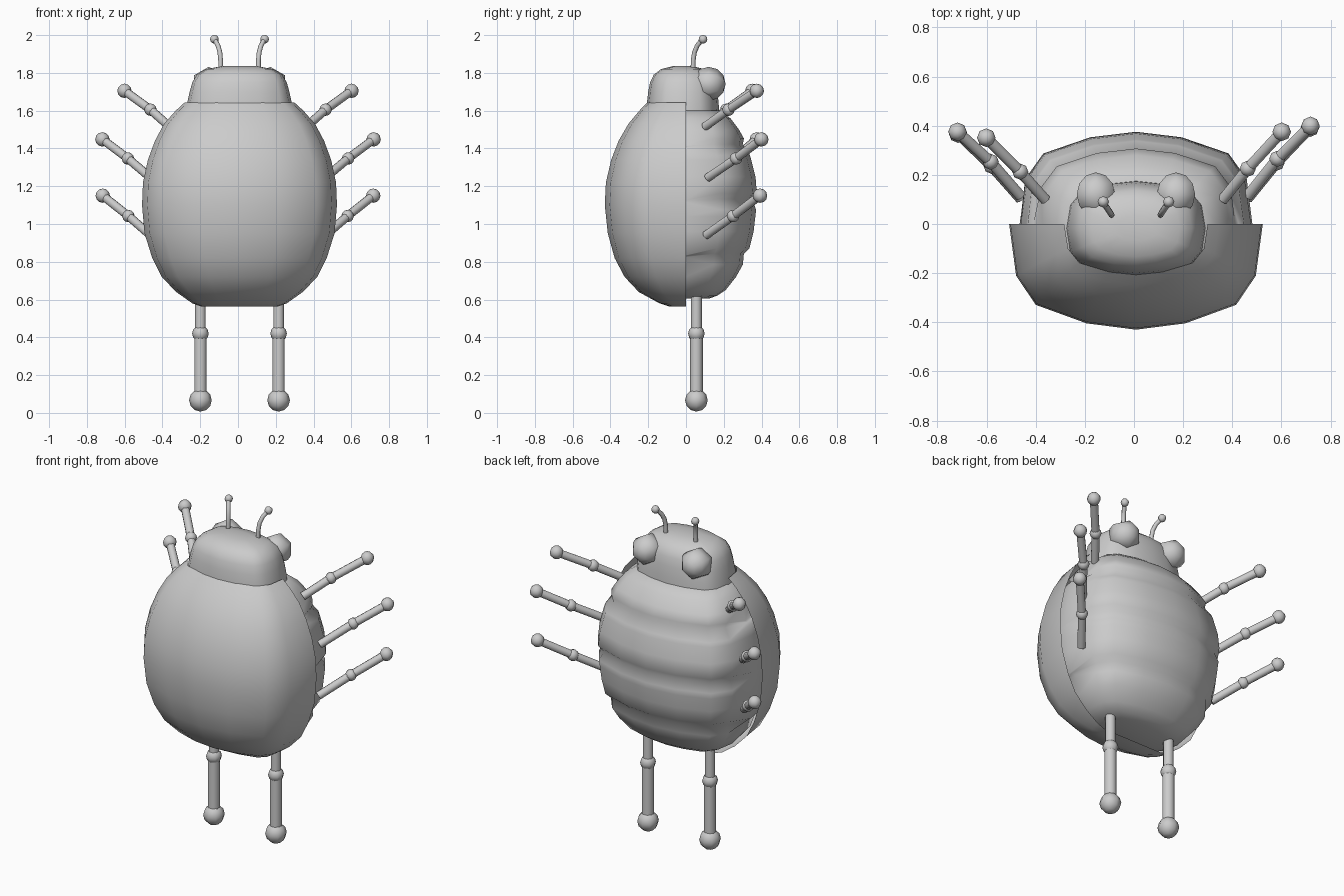
import bpy, bmesh, math
from mathutils import Vector

if "Cube" in bpy.data.objects:
    bpy.data.objects.remove(bpy.data.objects["Cube"])

CX = 0.008  # body axis
# quarter of the squarish oval cross-section (unit)
Q = [(1, 0), (.945, .49), (.79, .765), (.39, .94), (0, 1)]
HALF = Q + [(-x, y) for x, y in Q[-2::-1]]          # y >= 0 side, 9 points
FULL = HALF + [(x, -y) for x, y in HALF[-2:0:-1]]   # closed ring, 16 points


def finish(name, bm, angle=40):
    bmesh.ops.recalc_face_normals(bm, faces=bm.faces)
    me = bpy.data.meshes.new(name)
    bm.to_mesh(me)
    bm.free()
    ob = bpy.data.objects.new(name, me)
    bpy.context.collection.objects.link(ob)
    bpy.ops.object.select_all(action='DESELECT')
    ob.select_set(True)
    bpy.context.view_layer.objects.active = ob
    bpy.ops.object.shade_smooth_by_angle(angle=math.radians(angle))
    return ob


def loft(name, rings, closed, caps, angle=40):
    bm = bmesh.new()
    vs = [[bm.verts.new(p) for p in r] for r in rings]
    n = len(vs[0])
    for a, b in zip(vs, vs[1:]):
        for i in range(n if closed else n - 1):
            j = (i + 1) % n
            bm.faces.new((a[i], a[j], b[j], b[i]))
    if caps[0]:
        bm.faces.new(vs[0])
    if caps[1]:
        bm.faces.new(vs[-1])
    return finish(name, bm, angle)


def interp(prof, z):
    for (z0, *a), (z1, *b) in zip(prof, prof[1:]):
        if z0 <= z <= z1:
            t = (z - z0) / (z1 - z0)
            return [p + (q - p) * t for p, q in zip(a, b)]
    return prof[-1][1:]


# wing shell: open half shell on the front
shell = [(.562, .20, .085), (.58, .25, .14), (.64, .335, .25), (.72, .412, .325),
         (.82, .462, .378), (.95, .503, .414), (1.10, .516, .43), (1.22, .511, .424),
         (1.34, .485, .396), (1.44, .448, .357), (1.53, .40, .305), (1.60, .338, .247),
         (1.642, .292, .206)]
loft("wing_shell", [[(CX + rx * x, -ry * y, z) for x, y in HALF] for z, rx, ry in shell],
     False, (True, False), 60)

# body with three tapering grooves across the belly
body = [(.605, .20, .12), (.62, .26, .165), (.65, .315, .21), (.72, .375, .265),
        (.81, .425, .315), (.96, .46, .358), (1.10, .475, .374), (1.25, .468, .368),
        (1.36, .442, .34), (1.43, .415, .315), (1.50, .38, .28), (1.56, .335, .235),
        (1.60, .28, .18)]
levels = [(z, 0, 1) for z in (.605, .62, .65, .72, .96, 1.04, 1.25, 1.34, 1.50, 1.56, 1.60)]
for g in (.83, 1.12, 1.41):
    levels += [(g, .042, 1.01), (g, .012, .945), (g, -.045, 1)]
levels.sort(key=lambda l: l[0] + l[1])
rings = []
for z, dz, s in levels:
    rx, ry = interp(body, z + dz)
    ring = []
    for x, y in FULL:
        t = min(1, max(0, y) / .45)          # groove fades out at the sides
        k = 1 + (s - 1) * t
        ring.append((CX + rx * x * k, ry * y * k * (1 if y > 0 else .9),
                     z + dz * (.12 + .88 * t)))
    rings.append(ring)
loft("body", rings, True, (True, True), 85)

# head
head = [(1.59, .283, .192), (1.64, .277, .19), (1.70, .264, .183), (1.75, .25, .173),
        (1.79, .227, .154), (1.82, .178, .115), (1.836, .09, .05)]
loft("head", [[(CX + rx * x, -.017 + ry * y, z) for x, y in FULL] for z, rx, ry in head],
     True, (True, True), 60)


def ball(name, c, r, seg=8, rings=6, rot=(0, 0, 0)):
    bpy.ops.mesh.primitive_uv_sphere_add(segments=seg, ring_count=rings, radius=r,
                                         location=c, rotation=rot)
    ob = bpy.context.object
    ob.name = name
    bpy.ops.object.shade_smooth_by_angle(angle=math.radians(60))
    return ob


def rod(name, a, b, r):
    a, b = Vector(a), Vector(b)
    d = b - a
    bpy.ops.mesh.primitive_cylinder_add(vertices=10, radius=r, depth=d.length,
                                        location=(a + b) / 2,
                                        rotation=d.to_track_quat('Z', 'Y').to_euler())
    bpy.context.object.name = name
    bpy.ops.object.shade_smooth_by_angle(angle=math.radians(50))


def limb(name, a, j, b, r, rj, rb):
    rod(name + "_upper", a, j, r[0])
    rod(name + "_lower", j, b, r[1])
    ball(name + "_joint", j, rj)
    ball(name + "_end", b, rb)


# arms: (start, elbow, tip) for the right side
ARMS = [((.362, .10, 1.515), (.463, .219, 1.605), (.601, .363, 1.705)),
        ((.463, .115, 1.245), (.583, .259, 1.347), (.718, .387, 1.448)),
        ((.463, .105, .94), (.58, .243, 1.042), (.716, .38, 1.15))]

for side, s in (("left", -1), ("right", 1)):
    for i, pts in enumerate(ARMS):
        p = [(s * x, y + s * .012 * k / 2, z) for k, (x, y, z) in enumerate(pts)]
        limb(f"{side}_arm_{i + 1}", *p, (.023, .023), .033, .038)

    # standing legs
    x = CX + s * .207
    limb(f"{side}_leg", (x, .055, .64), (x, .055, .42), (x, .055, .067),
         (.029, .034), .044, .06)

    # eyes: six-sided low-poly spheres facing the back
    ball(f"{side}_eye", (CX + s * .163, .12, 1.742), .09, 6, 6, (math.pi / 2, 0, 0))

    # antennae: curved tubes with a ball tip
    cu = bpy.data.curves.new(f"{side}_antenna", 'CURVE')
    cu.dimensions = '3D'
    cu.bevel_depth = .0125
    cu.bevel_resolution = 2
    cu.use_fill_caps = True
    sp = cu.splines.new('POLY')
    path = [(.10, .037, 1.80), (.10, .038, 1.865), (.104, .045, 1.91), (.114, .06, 1.945),
            (.133, .088, 1.98)]
    sp.points.add(len(path) - 1)
    for pt, (px, py, pz) in zip(sp.points, path):
        pt.co = (CX + s * px, py, pz, 1)
    bpy.context.collection.objects.link(bpy.data.objects.new(f"{side}_antenna", cu))
    ball(f"{side}_antenna_tip", (CX + s * .133, .09, 1.978), .023)
